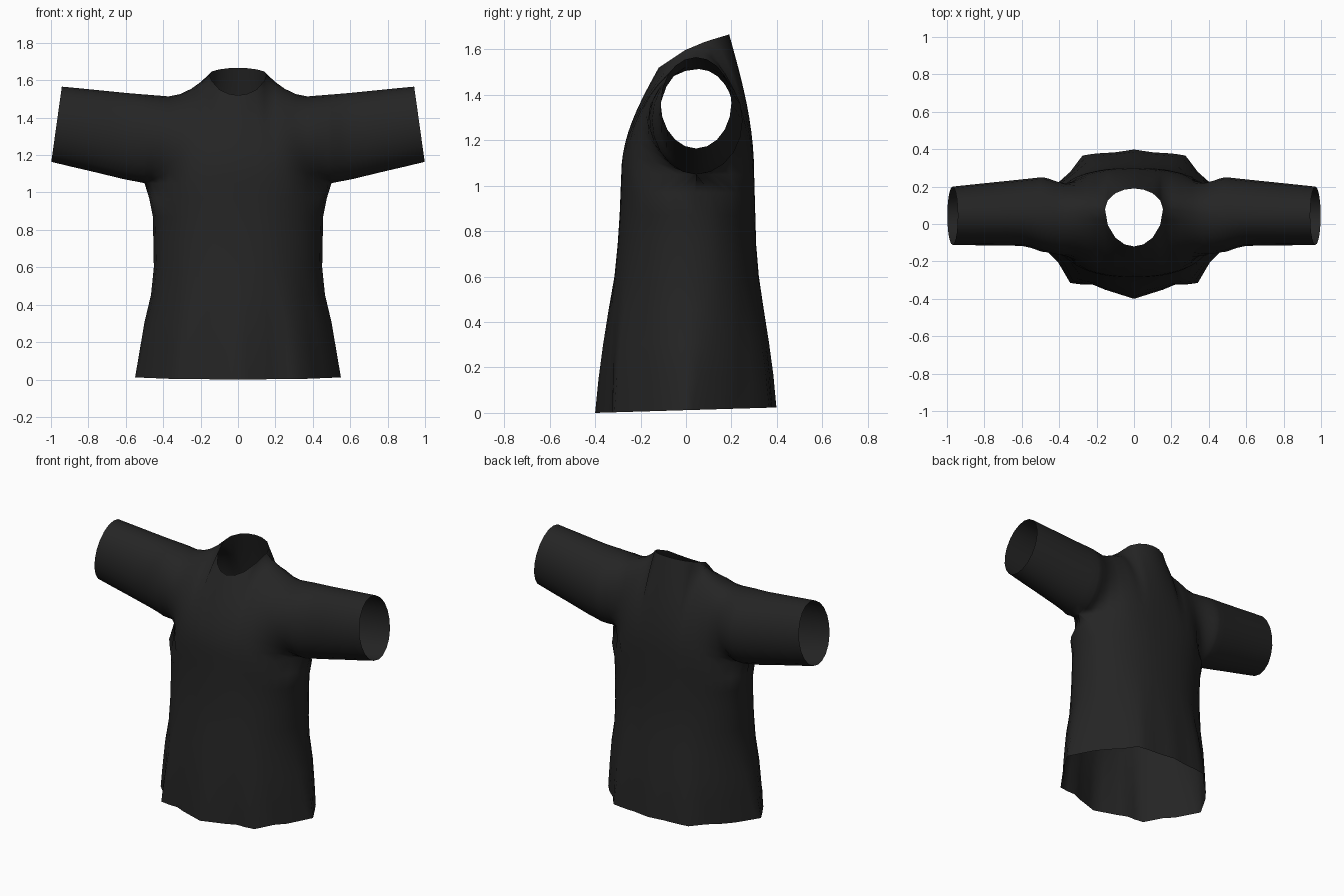
import bpy, bmesh, math

if "Cube" in bpy.data.objects:
    bpy.data.objects.remove(bpy.data.objects["Cube"])

def lerp_table(t, v):
    """Piecewise linear lookup in a list of (key, value)."""
    if v <= t[0][0]:
        return t[0][1]
    for (a, p), (b, q) in zip(t, t[1:]):
        if v <= b:
            return p + (q - p) * (v - a) / (b - a)
    return t[-1][1]

def smooth(a, b, v):
    k = min(1, max(0, (v - a) / (b - a)))
    return k * k * (3 - 2 * k)

ARM = 0.5      # x where the sleeve tube closes under the arm
PIT = 1.05     # armpit height
NECK = 0.155   # half width of the neck hole
ROWS = 10

# body outline: half width, front depth, back depth by height
width = [(0, .55), (.3, .5), (.45, .465), (.6, .45), (.87, .455), (.97, .475), (PIT, .5)]
front = [(0, -.4), (.2, -.38), (.4, -.35), (.6, -.315), (.8, -.295), (PIT, -.285)]
back = [(0, .398), (.2, .38), (.4, .35), (.56, .325), (.7, .31), (PIT, .30)]
# wavy hem outline, depth fraction by width fraction
hem_f = [(0, 1), (.3, .87), (.37, .81), (.54, .81), (.65, .78), (.73, .52), (.85, .36), (1, 0)]
hem_b = [(0, 1), (.2, .96), (.36, .95), (.5, .92), (.6, .72), (.7, .62), (.85, .37), (1, 0)]
# shoulder ridge, sleeve underside, sleeve depth by x
ridge = [(.155, 1.632), (.2, 1.59), (.27, 1.54), (.35, 1.512), (.45, 1.52), (.6, 1.532), (.97, 1.566)]
under = [(.5, PIT), (.6, 1.07), (.77, 1.115), (.97, 1.164)]
arm_f = [(.3, -.26), (.4, -.2), (.46, -.16), (.58, -.117), (.97, -.112)]
arm_b = [(.3, .275), (.4, .26), (.65, .233), (.97, .2)]
neck_z = [(-.12, 1.52), (0, 1.6), (.08, 1.633), (.19, 1.666)]

cols = [0, .05, .1, .14, NECK, .2, .25, .31, .37, .42, .46, .485, ARM, .55, .6, .68, .77, .87, .97]
levels = [.97, .87, .74, .6, .45, .3, .15, 0]

def upper_point(x, s, side):
    """Yoke and sleeve: s runs from ridge or neckline (0) to armpit level (1)."""
    f = side < 0
    if x < NECK:
        y0 = .08 + side * (.2 if f else .11) * math.sqrt(1 - (x / NECK) ** 2)
        z0 = lerp_table(neck_z, y0)
    else:
        y0 = .08 - .035 * smooth(NECK, ARM, x)
        z0 = lerp_table(ridge, x)
    zb = lerp_table(under, x)
    g, c = math.sin(math.pi * s / 2), 1 - math.cos(math.pi * s / 2)
    # body section
    u = min(1, x / ARM)
    yb = .045 + ((-.285 if f else .30) - .045) * math.sqrt(max(0, 1 - u ** 2.3))
    k = smooth(.08, .28, x)
    y, z = y0 + (yb - y0) * g, z0 + (zb - z0) * (s + (c - s) * k)
    # sleeve section
    w = smooth(.26, ARM, x)
    w *= 1 - s ** 6 * (1 - w)
    ya = y0 + (lerp_table(arm_f if f else arm_b, x) - y0) * math.sin(math.pi * s)
    za = (z0 + zb) / 2 + (z0 - zb) / 2 * math.cos(math.pi * s)
    y, z = y + (ya - y) * w, z + (za - z) * w
    # slanted cuff
    x += -(z - 1.365) * .14 * smooth(ARM, .97, x)
    return x, y, z

def lower_point(u, z, side):
    """Body from the armpits to the hem."""
    f = side < 0
    k = max(0, 1 - z / .6)
    shape = math.sqrt(max(0, 1 - u ** 2.3))
    shape += (lerp_table(hem_f if f else hem_b, u) - shape) * k
    yc = .045 * min(1, z / PIT)
    y = yc + (lerp_table(front if f else back, z) - yc) * shape
    return u * lerp_table(width, z), y, z + (.012 + .03 * y) * k

# shirt: front and back sheets, mirrored and welded along the seams
bm = bmesh.new()
for side in (-1, 1):
    for mx in (-1, 1):
        grid = []
        for x in cols:
            col = [upper_point(x, i / ROWS, side) for i in range(ROWS + 1)]
            if x <= ARM:
                col += [lower_point(x / ARM, z, side) for z in levels]
            grid.append([bm.verts.new((mx * p[0], p[1], p[2])) for p in col])
        for a, b in zip(grid, grid[1:]):
            for i in range(min(len(a), len(b)) - 1):
                q = (a[i], a[i + 1], b[i + 1], b[i])
                bm.faces.new(q if side * mx < 0 else q[::-1])
bmesh.ops.remove_doubles(bm, verts=bm.verts, dist=.0005)
bmesh.ops.recalc_face_normals(bm, faces=bm.faces)
# make sure the cloth faces outward
bm.faces.ensure_lookup_table()
probe = min(bm.faces, key=lambda f: f.calc_center_median().y)
if probe.normal.y > 0:
    bmesh.ops.reverse_faces(bm, faces=bm.faces)

mesh = bpy.data.meshes.new("shirt")
bm.to_mesh(mesh)
bm.free()
shirt = bpy.data.objects.new("shirt", mesh)
bpy.context.collection.objects.link(shirt)

mat = bpy.data.materials.new("black cloth")
mat.diffuse_color = (.018, .018, .018, 1)
mat.use_nodes = True
mat.node_tree.nodes["Principled BSDF"].inputs["Base Color"].default_value = mat.diffuse_color
mesh.materials.append(mat)
mesh.polygons.foreach_set("use_smooth", [True] * len(mesh.polygons))
